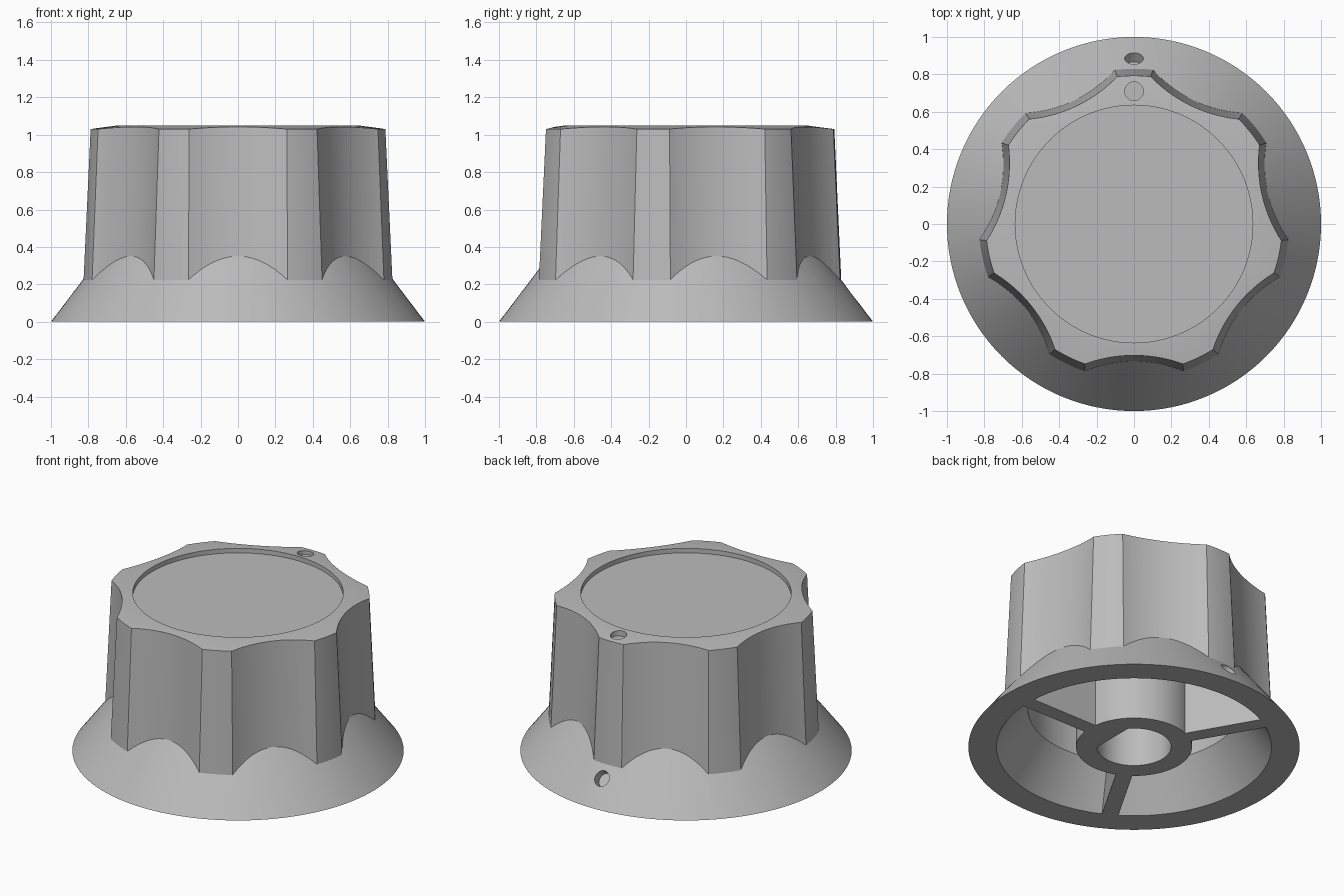
import bpy, bmesh, math
from mathutils import Matrix, Vector

cube = bpy.data.objects.get("Cube")
if cube:
    bpy.data.objects.remove(cube, do_unlink=True)

grey = bpy.data.materials.new("satin_grey")
grey.use_nodes = True
grey.diffuse_color = (0.5, 0.5, 0.5, 1)
grey.node_tree.nodes["Principled BSDF"].inputs["Base Color"].default_value = (0.5, 0.5, 0.5, 1)


def make(name, bm):
    bmesh.ops.recalc_face_normals(bm, faces=bm.faces)
    mesh = bpy.data.meshes.new(name)
    bm.to_mesh(mesh)
    bm.free()
    mesh.materials.append(grey)
    obj = bpy.data.objects.new(name, mesh)
    bpy.context.collection.objects.link(obj)
    return obj


def lathe(name, profile, segments=128):
    """Closed solid from (radius, height) rings, capped at both ends."""
    bm = bmesh.new()
    rings = [[bm.verts.new((r * math.cos(a), r * math.sin(a), z))
              for a in (math.tau * i / segments for i in range(segments))]
             for r, z in profile]
    for low, high in zip(rings, rings[1:]):
        for i in range(segments):
            j = (i + 1) % segments
            bm.faces.new((low[i], low[j], high[j], high[i]))
    bm.faces.new(rings[0])
    bm.faces.new(rings[-1])
    return make(name, bm)


def cylinder(name, radius, length, matrix, segments=48):
    bm = bmesh.new()
    bmesh.ops.create_cone(bm, cap_ends=True, segments=segments, radius1=radius,
                          radius2=radius, depth=length, matrix=matrix)
    return make(name, bm)


def box(name, size, matrix):
    bm = bmesh.new()
    bmesh.ops.create_cube(bm, size=1, matrix=matrix @ Matrix.Diagonal((*size, 1)))
    return make(name, bm)


def combine(target, tool, operation="DIFFERENCE"):
    """Apply a boolean and discard the tool."""
    mod = target.modifiers.new("boolean", "BOOLEAN")
    mod.operation, mod.object, mod.solver = operation, tool, "EXACT"
    bpy.context.view_layer.objects.active = target
    bpy.ops.object.modifier_apply(modifier=mod.name)
    bpy.data.objects.remove(tool, do_unlink=True)


def at(x, y, z):
    return Matrix.Translation((x, y, z))


# Tapered grip with a slightly conical top
TAPER = 0.045
knob = lathe("knob_body", [(0.838, 0.05), (0.838 - TAPER, 1.03), (0.64, 1.05)], 140)

# Seven scooped flutes, leaning with the taper
FLUTE_RADIUS = 0.77
for i in range(7):
    turn = Matrix.Rotation(math.tau * i / 7, 4, "Z")
    lean = Matrix.Rotation(-math.atan(TAPER), 4, "X")
    scoop = cylinder("flute_cutter", FLUTE_RADIUS, 3,
                     turn @ at(0, -0.75 - FLUTE_RADIUS, 0) @ lean, 160)
    combine(knob, scoop)

# Flared skirt
combine(knob, lathe("skirt", [(1, 0), (0.696, 0.4)]), "UNION")

# Hollow underside, leaving a hub and three spokes
cavity = lathe("cavity", [(0.845, -0.02), (0.83, 0), (0.64, 0.26), (0.64, 0.9)])
combine(cavity, cylinder("hub", 0.35, 2, at(0, 0, 0.5), 96))
for i in range(3):
    turn = Matrix.Rotation(math.tau * i / 3, 4, "Z")
    combine(cavity, box("spoke", (1, 0.1, 3), turn @ at(0.7, 0, 0.5)))
combine(knob, cavity)

# Shaft bore with one flat side
bore = cylinder("bore", 0.224, 0.9, at(0, 0, 0.35), 64)
combine(bore, box("bore_flat", (0.2, 1, 2), at(0.27, 0, 0.35)))
combine(knob, bore)

# Round recess and marker dimple in the top
combine(knob, cylinder("top_recess", 0.635, 0.2, at(0, 0, 1.12), 128))
combine(knob, cylinder("top_dimple", 0.05, 0.2, at(0, 0.71, 1.11), 32))

# Marker dimple square to the skirt slope
normal = Vector((0, 1, 0.76)).normalized()
aim = normal.to_track_quat("Z", "Y").to_matrix().to_4x4()
centre = Vector((0, 0.885, 0.151)) + normal * 0.04
combine(knob, cylinder("skirt_dimple", 0.05, 0.2, Matrix.Translation(centre) @ aim, 32))

# Smooth shading with crisp edges
knob.select_set(True)
bpy.context.view_layer.objects.active = knob
bpy.ops.object.shade_smooth_by_angle(angle=math.radians(25))
